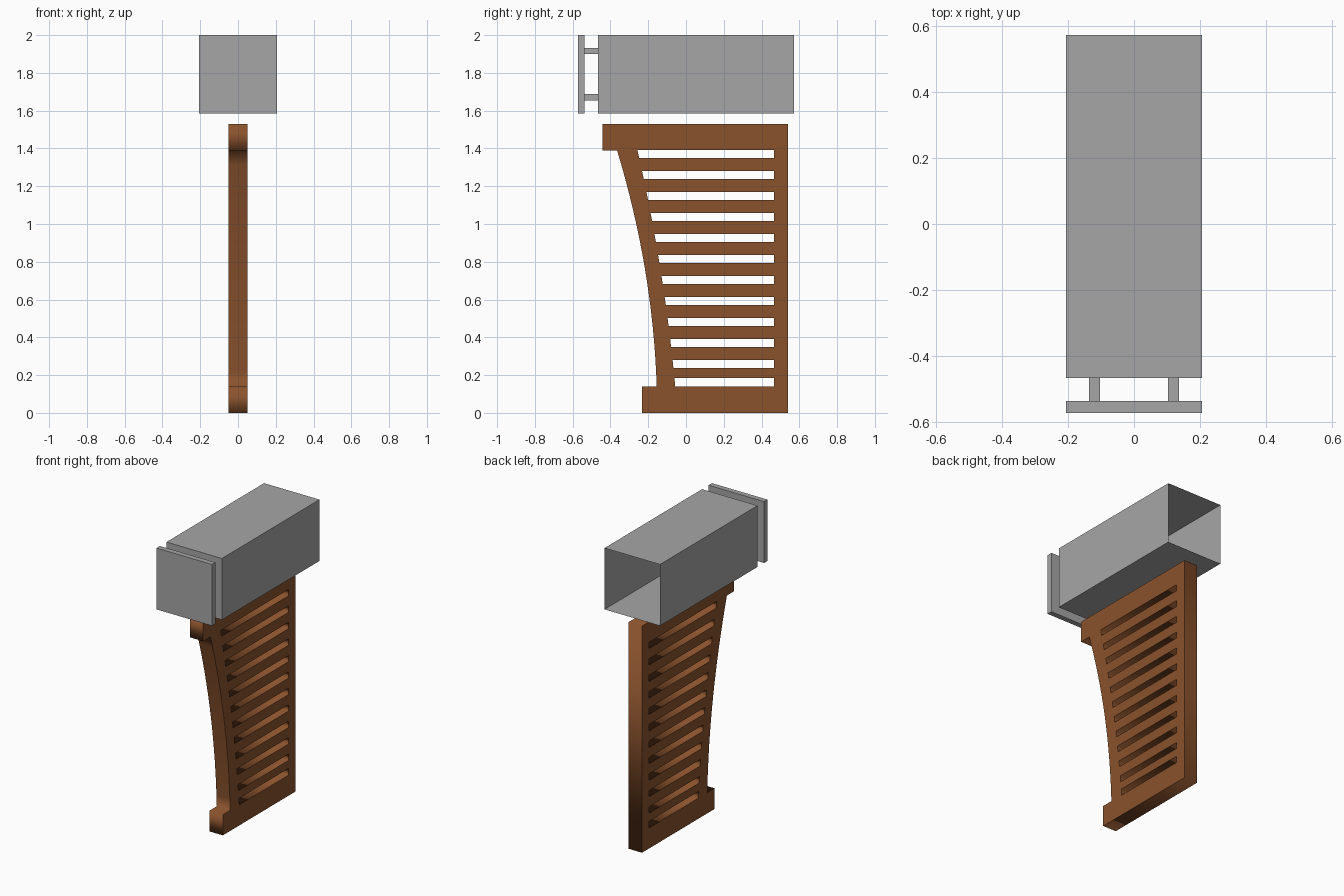
import bpy, bmesh
from mathutils import Matrix, Vector

if "Cube" in bpy.data.objects:
    bpy.data.objects.remove(bpy.data.objects["Cube"])


def material(name, rgb):
    m = bpy.data.materials.new(name)
    m.diffuse_color = (*rgb, 1)
    m.use_nodes = True
    m.node_tree.nodes["Principled BSDF"].inputs["Base Color"].default_value = m.diffuse_color
    return m


BROWN = material("wood_brown", (0.255, 0.085, 0.026))
GREY = material("beam_grey", (0.38, 0.38, 0.38))


def box(name, lo, hi, mat, open_back=False):
    lo, hi = Vector(lo), Vector(hi)
    bm = bmesh.new()
    bmesh.ops.create_cube(bm, size=1, matrix=Matrix.Translation((lo + hi) / 2)
                          @ Matrix.Diagonal((*(hi - lo), 1)))
    if open_back:
        bm.normal_update()
        bmesh.ops.delete(bm, geom=[f for f in bm.faces if f.normal.y > 0.9],
                         context='FACES_ONLY')
    me = bpy.data.meshes.new(name)
    bm.to_mesh(me)
    bm.free()
    me.materials.append(mat)
    ob = bpy.data.objects.new(name, me)
    bpy.context.collection.objects.link(ob)
    return ob


# Curved front strut: outer and inner edge as y for a height z
def outer(z):
    t = (z - 0.14) / 1.25
    return -0.155 - 0.041 * t - 0.169 * t * t


def inner(z):
    t = (z - 0.14) / 1.25
    return -0.057 - 0.116 * t - 0.084 * t * t


# Bracket outline: base, curved front, top rail, back post
N = 16
outline = [(0.54, 0), (0.54, 1.53), (-0.443, 1.53), (-0.443, 1.39)]
outline += [(outer(z), z) for z in (1.39 - 1.25 * i / N for i in range(N + 1))]
outline += [(-0.233, 0.14), (-0.233, 0)]

# Twelve slots between the slats
slots = [(1.349 - 0.1111 * i, 1.392 - 0.1111 * i) for i in range(11)] + [(0.139, 0.184)]
loops = [outline]
for a, b in slots:
    loops.append([(0.465, a), (0.465, b), (inner(b), b), (inner(a), a)])

# Filled profile with holes, extruded across x
cu = bpy.data.curves.new("slatted_bracket", 'CURVE')
cu.dimensions = '2D'
cu.fill_mode = 'BOTH'
cu.extrude = 0.05
for pts in loops:
    sp = cu.splines.new('POLY')
    sp.points.add(len(pts) - 1)
    for p, (y, z) in zip(sp.points, pts):
        p.co = (y, z, 0, 1)
    sp.use_cyclic_u = True
cu.materials.append(BROWN)
bracket = bpy.data.objects.new("slatted_bracket", cu)
bpy.context.collection.objects.link(bracket)
# local x -> y, local y -> z, local z -> x
bracket.matrix_world = Matrix(((0, 0, 1, 0), (1, 0, 0, 0), (0, 1, 0, 0), (0, 0, 0, 1)))
bpy.context.view_layer.objects.active = bracket
bracket.select_set(True)
bpy.ops.object.convert(target='MESH')

# Hollow beam, open at the back
box("beam", (-0.207, -0.467, 1.586), (0.207, 0.573, 2.0), GREY, open_back=True)

# End plate on four pegs
box("end_plate", (-0.207, -0.573, 1.586), (0.207, -0.537, 2.0), GREY)
for side, x in (("left", -0.12), ("right", 0.12)):
    for level, z in (("lower", 1.672), ("upper", 1.916)):
        box(f"peg_{level}_{side}", (x - 0.017, -0.537, z - 0.017),
            (x + 0.017, -0.467, z + 0.017), GREY)
